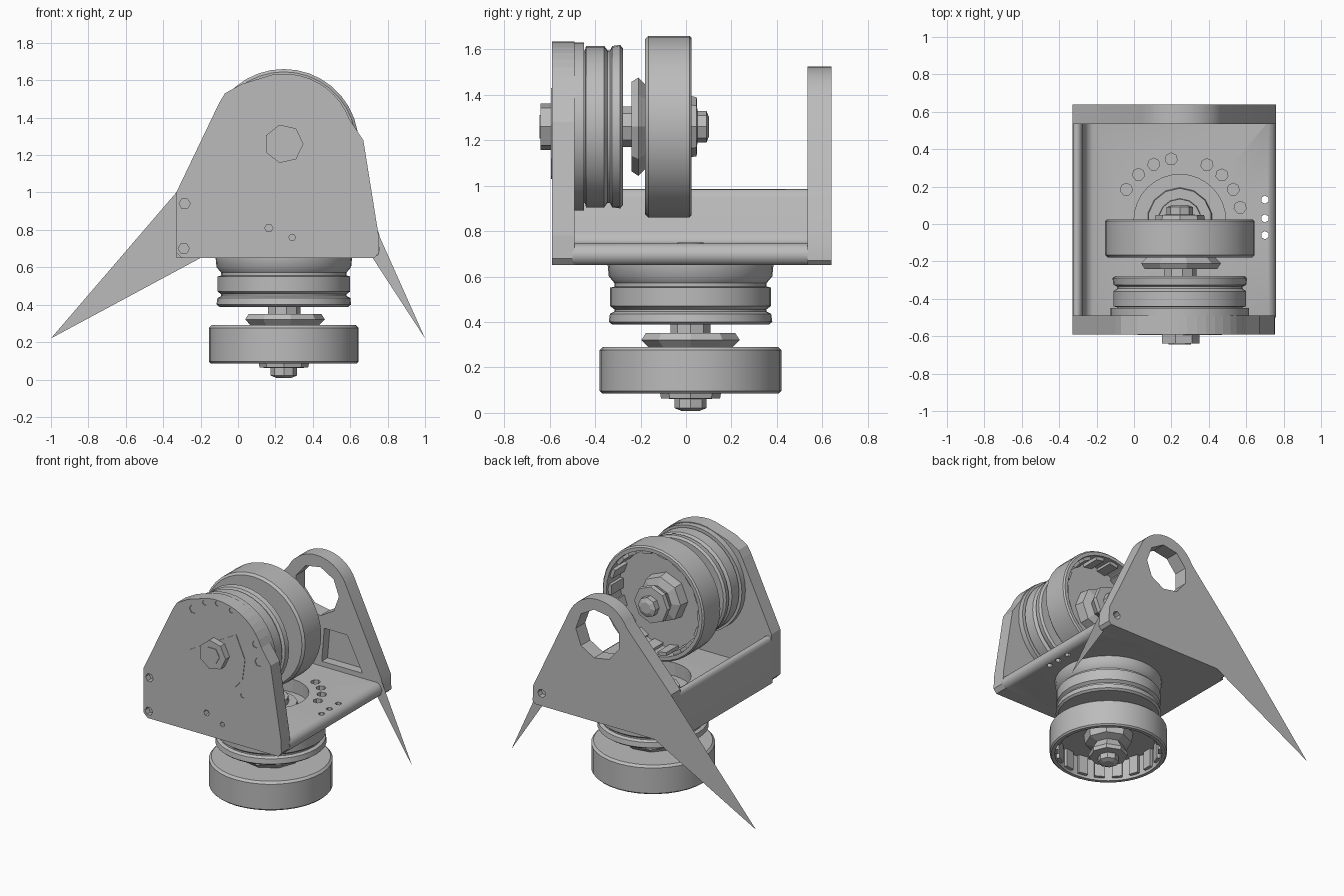
import bpy, bmesh
from math import sin, cos, pi, radians
from mathutils import Matrix, Vector

if "Cube" in bpy.data.objects:
    bpy.data.objects.remove(bpy.data.objects["Cube"], do_unlink=True)

GREY = bpy.data.materials.new("plain grey")
GREY.use_nodes = True
GREY.diffuse_color = (0.5, 0.5, 0.5, 1)
GREY.node_tree.nodes["Principled BSDF"].inputs["Base Color"].default_value = (0.5, 0.5, 0.5, 1)

CX, CZ, CY = 0.245, 1.26, 0.02     # motor axes


def finish(bm, name, smooth=None):
    bmesh.ops.recalc_face_normals(bm, faces=bm.faces)
    mesh = bpy.data.meshes.new(name)
    bm.to_mesh(mesh)
    bm.free()
    mesh.materials.append(GREY)
    ob = bpy.data.objects.new(name, mesh)
    bpy.context.collection.objects.link(ob)
    if smooth:
        bpy.ops.object.select_all(action='DESELECT')
        ob.select_set(True)
        bpy.context.view_layer.objects.active = ob
        bpy.ops.object.shade_smooth_by_angle(angle=radians(smooth))
    return ob


def add_prism(bm, outline, y0, y1):
    """Extrude an XZ outline along y."""
    face = bm.faces.new([bm.verts.new((x, y0, z)) for x, z in outline])
    new = bmesh.ops.extrude_face_region(bm, geom=[face])["geom"]
    bmesh.ops.translate(bm, vec=(0, y1 - y0, 0),
                        verts=[v for v in new if isinstance(v, bmesh.types.BMVert)])


def prism(name, outline, y0, y1, smooth=None):
    bm = bmesh.new()
    add_prism(bm, outline, y0, y1)
    return finish(bm, name, smooth)


def arc(cx, cz, r, a0, a1, n):
    angles = [radians(a0 + (a1 - a0) * i / n) for i in range(n + 1)]
    return [(cx + r * cos(a), cz + r * sin(a)) for a in angles]


def circle(cx, cz, r, n):
    return arc(cx, cz, r, 0, 360 - 360 / n, n - 1)


def cut(target, build):
    """Subtract the shapes made by build(bm) from the target."""
    bm = bmesh.new()
    build(bm)
    cutter = finish(bm, "cutter")
    cutter.hide_render = True
    mod = target.modifiers.new("cut", 'BOOLEAN')
    mod.operation, mod.solver, mod.object = 'DIFFERENCE', 'EXACT', cutter
    bpy.ops.object.select_all(action='DESELECT')
    bpy.context.view_layer.objects.active = target
    target.select_set(True)
    bpy.ops.object.modifier_apply(modifier=mod.name)
    bpy.data.objects.remove(cutter, do_unlink=True)


# Front plate with shallow screw holes
front = [(-0.30, 0.65), (0.73, 0.65), (0.755, 0.68), (0.75, 0.78), (0.67, 1.28)]
front += arc(CX, CZ, 0.375, 20, 100, 10)
front += [(0.02, 1.58), (-0.07, 1.53), (-0.10, 1.48), (-0.33, 1.0), (-0.33, 0.68)]
front_plate = prism("front_plate", front, -0.59, -0.49)


def front_holes(bm):
    for x, z, r in [(-0.285, 0.94, 0.03), (-0.29, 0.70, 0.03), (0.06, 1.52, 0.03),
                    (0.165, 0.81, 0.022), (0.29, 0.76, 0.018), (0.45, 1.01, 0.018),
                    (0.55, 1.40, 0.025), (0.575, 1.28, 0.03), (0.15, 1.59, 0.018),
                    (0.25, 1.61, 0.018), (0.36, 1.59, 0.018)]:
        add_prism(bm, circle(x, z, r, 6), -0.62, -0.55)


cut(front_plate, front_holes)

# Round boss behind the plate, thin cover and nut in front of it
prism("front_boss", circle(CX, CZ, 0.37, 40), -0.585, -0.45, 30)
cover = [(0.02, 1.22), (0.17, 1.06), (0.28, 1.03), (0.38, 1.04), (0.45, 1.12),
         (0.47, 1.27), (0.40, 1.43)]
prism("front_cover", cover, -0.594, -0.58)
prism("front_nut", circle(CX, CZ, 0.105, 7), -0.64, -0.59)
prism("front_nut_tip", circle(CX, CZ, 0.06, 6), -0.645, -0.63)

# Floor with a raised rounded wall on one side
floor = [(-0.33, 0.65), (0.72, 0.65), (0.75, 0.665), (0.76, 0.70), (0.745, 0.73), (0.72, 0.745),
         (-0.22, 0.745), (-0.25, 0.76), (-0.265, 0.80), (-0.275, 0.95), (-0.29, 0.98),
         (-0.31, 0.985), (-0.325, 0.975), (-0.33, 0.95)]
base_floor = prism("base_floor", floor, -0.5, 0.55, 50)


def add_hole(bm, x, y, r, n):
    bmesh.ops.create_cone(bm, cap_ends=True, segments=n, radius1=r, radius2=r, depth=0.4,
                          matrix=Matrix.Translation((x, y, 0.7)))


def floor_holes(bm):
    add_hole(bm, CX, CY, 0.245, 32)
    for a in (12, 30, 47, 64, 98, 115, 132, 150):
        add_hole(bm, CX + 0.33 * cos(radians(a)), CY + 0.33 * sin(radians(a)), 0.033, 7)
    for y in (0.13, 0.03, -0.06):
        add_hole(bm, 0.70, y, 0.022, 6)


cut(base_floor, floor_holes)

# Back plate with a round eye and two pockets on the inner side
back = [(-0.31, 0.65), (0.74, 0.65), (0.76, 0.67), (0.755, 0.78)]
back += arc(CX, 1.275, 0.25, 22, 154, 14) + [(-0.33, 1.0), (-0.33, 0.67)]
back_plate = prism("back_plate", back, 0.535, 0.64, 25)


def back_holes(bm):
    add_prism(bm, circle(CX, 1.275, 0.175, 9), 0.4, 0.8)
    add_prism(bm, [(-0.29, 0.66), (-0.26, 0.66), (-0.26, 0.72), (-0.29, 0.72)], 0.61, 0.7)
    for s in (1, -1):
        pocket = [(0.04, 0.78), (0.36, 0.78), (0.24, 1.02), (0.06, 1.02)]
        add_prism(bm, [(CX + s * x, z) for x, z in pocket], 0.4, 0.60)
    add_prism(bm, circle(0.69, 0.74, 0.03, 7), 0.60, 0.7)


cut(back_plate, back_holes)

# Thin pointed fins at the back corners
for name, y, tri in [("right_fin", 0.64, [(-0.33, 1.0), (-1, 0.22), (-0.2, 0.65)]),
                     ("left_fin", 0.535, [(0.75, 0.78), (1, 0.22), (0.72, 0.65)])]:
    bm = bmesh.new()
    bm.faces.new([bm.verts.new((x, y, z)) for x, z in tri])
    finish(bm, name)


def motor(name, place):
    """Stator rings, neck, open cup and hub, along local z from the mount."""
    def lathe(part, profile, n, smooth):
        bm = bmesh.new()
        verts = [bm.verts.new((r, 0, d)) for r, d in profile]
        edges = [bm.edges.new(pair) for pair in zip(verts, verts[1:])]
        bmesh.ops.spin(bm, geom=verts + edges, axis=(0, 0, 1), cent=(0, 0, 0),
                       angle=2 * pi, steps=n)
        bmesh.ops.remove_doubles(bm, verts=bm.verts, dist=0.0005)
        bm.transform(place)
        finish(bm, name + "_" + part, smooth)

    lathe("stator", [(0, 0), (0.365, 0), (0.36, 0.05), (0.335, 0.08), (0.335, 0.095),
                     (0.355, 0.10), (0.355, 0.18), (0.335, 0.195), (0.335, 0.205),
                     (0.355, 0.215), (0.36, 0.25), (0.345, 0.262), (0, 0.262)], 36, 35)
    lathe("neck", [(0, 0.25), (0.09, 0.25), (0.09, 0.30), (0.2, 0.30), (0.22, 0.33),
                   (0.18, 0.37), (0, 0.37)], 9, 10)
    lathe("cup", [(0, 0.36), (0.385, 0.36), (0.4, 0.375), (0.4, 0.555), (0.39, 0.565),
                  (0.365, 0.565), (0.365, 0.41), (0, 0.41)], 36, 35)
    lathe("hub", [(0, 0.40), (0.17, 0.40), (0.16, 0.48), (0.10, 0.50), (0.135, 0.56),
                  (0.13, 0.587), (0.07, 0.59), (0.07, 0.63), (0.04, 0.642), (0, 0.642)], 8, 10)
    # Magnets lining the cup
    bm = bmesh.new()
    for i in range(18):
        bmesh.ops.create_cube(bm, size=1, matrix=place @ Matrix.Rotation(2 * pi * i / 18, 4, 'Z')
                              @ Matrix.Translation((0.355, 0, 0.475))
                              @ Matrix.Diagonal((0.03, 0.07, 0.14, 1)))
    finish(bm, name + "_magnets")


motor("lower_motor", Matrix.Translation((CX, CY, 0.651)) @ Matrix.Rotation(pi, 4, 'X'))
motor("front_motor", Matrix.Translation((CX, -0.54, CZ)) @ Matrix.Rotation(-pi / 2, 4, 'X'))

# Bearing stub showing through the floor opening
bm = bmesh.new()
for r, top in [(0.18, 0.68), (0.12, 0.72), (0.06, 0.75)]:
    bmesh.ops.create_cone(bm, cap_ends=True, segments=14, radius1=r, radius2=r * 0.95,
                          depth=top - 0.62, matrix=Matrix.Translation((CX, CY, (top + 0.62) / 2)))
finish(bm, "floor_bearing", 30)
